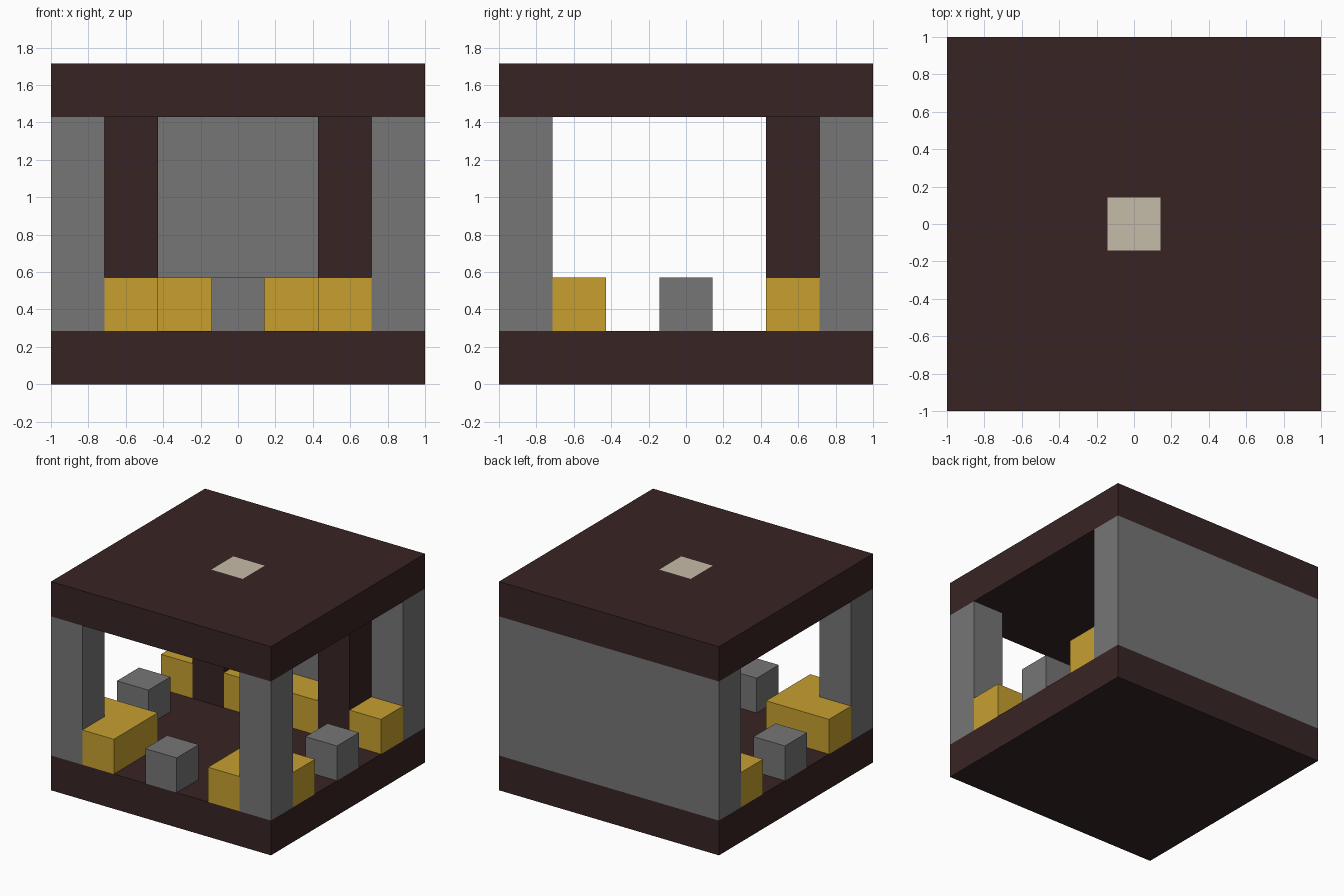
import bpy, bmesh

if "Cube" in bpy.data.objects:
    bpy.data.objects.remove(bpy.data.objects["Cube"], do_unlink=True)

CELLS = 7            # the pavilion sits on a square grid of cells
U = 2 / CELLS        # size of one cell


def material(name, srgb):
    rgb = [((c / 255 + 0.055) / 1.055) ** 2.4 for c in srgb]
    mat = bpy.data.materials.new(name)
    mat.use_nodes = True
    mat.diffuse_color = (*rgb, 1)
    mat.node_tree.nodes["Principled BSDF"].inputs["Base Color"].default_value = (*rgb, 1)
    return mat


DARK = material("dark brown wood", (56, 36, 36))
GREY = material("grey stone", (118, 118, 118))
GOLD = material("golden yellow", (200, 160, 48))
CREAM = material("cream lamp", (197, 187, 168))


def prism(name, outline, bottom, top, mat):
    """Extrude a plan outline, given in grid cells, between two levels."""
    bm = bmesh.new()
    verts = [bm.verts.new((x * U - 1, y * U - 1, bottom * U)) for x, y in outline]
    face = bm.faces.new(verts)
    moved = bmesh.ops.extrude_face_region(bm, geom=[face])["geom"]
    bmesh.ops.translate(bm, vec=(0, 0, (top - bottom) * U),
                        verts=[v for v in moved if isinstance(v, bmesh.types.BMVert)])
    bmesh.ops.recalc_face_normals(bm, faces=bm.faces)
    mesh = bpy.data.meshes.new(name)
    bm.to_mesh(mesh)
    bm.free()
    mesh.materials.append(mat)
    obj = bpy.data.objects.new(name, mesh)
    bpy.context.collection.objects.link(obj)
    return obj


def box(name, x0, x1, y0, y1, z0, z1, mat):
    return prism(name, [(x0, y0), (x1, y0), (x1, y1), (x0, y1)], z0, z1, mat)


def pair(name, outline, bottom, top, mat):
    """A part on the right and its mirror image on the left."""
    prism("right_" + name, outline, bottom, top, mat)
    prism("left_" + name, [(CELLS - x, y) for x, y in outline], bottom, top, mat)


def square(x, y):
    return [(x, y), (x + 1, y), (x + 1, y + 1), (x, y + 1)]


# Floor slab and back wall
box("floor", 0, CELLS, 0, CELLS, 0, 1, DARK)
box("back_wall", 0, CELLS, 6, CELLS, 1, 5, GREY)

# Roof slab as a cell grid, with a lamp showing in the middle cell
bm = bmesh.new()
bmesh.ops.create_grid(bm, x_segments=CELLS, y_segments=CELLS, size=1)
bmesh.ops.translate(bm, vec=(0, 0, 5 * U), verts=bm.verts)
moved = bmesh.ops.extrude_face_region(bm, geom=bm.faces[:])["geom"]
bmesh.ops.translate(bm, vec=(0, 0, U),
                    verts=[v for v in moved if isinstance(v, bmesh.types.BMVert)])
bmesh.ops.recalc_face_normals(bm, faces=bm.faces)
for f in bm.faces:
    f.material_index = int(f.calc_center_median().xy.length < U / 2)
mesh = bpy.data.meshes.new("roof")
bm.to_mesh(mesh)
bm.free()
mesh.materials.append(DARK)
mesh.materials.append(CREAM)
bpy.context.collection.objects.link(bpy.data.objects.new("roof", mesh))

# Front corner pillars and inner wooden posts
pair("front_pillar", square(0, 0), 1, 5, GREY)
pair("inner_post", square(1, 5), 1, 5, DARK)

# Benches: L-shaped around the front pillars, short at the sides, long at the back
pair("corner_bench", [(1, 0), (2, 0), (2, 2), (0, 2), (0, 1), (1, 1)], 1, 2, GOLD)
pair("side_bench", square(0, 5), 1, 2, GOLD)
box("back_bench", 2, 5, 5, 6, 1, 2, GOLD)

# Stone blocks in the three open sides
pair("side_block", square(0, 3), 1, 2, GREY)
box("front_block", 3, 4, 0, 1, 1, 2, GREY)
